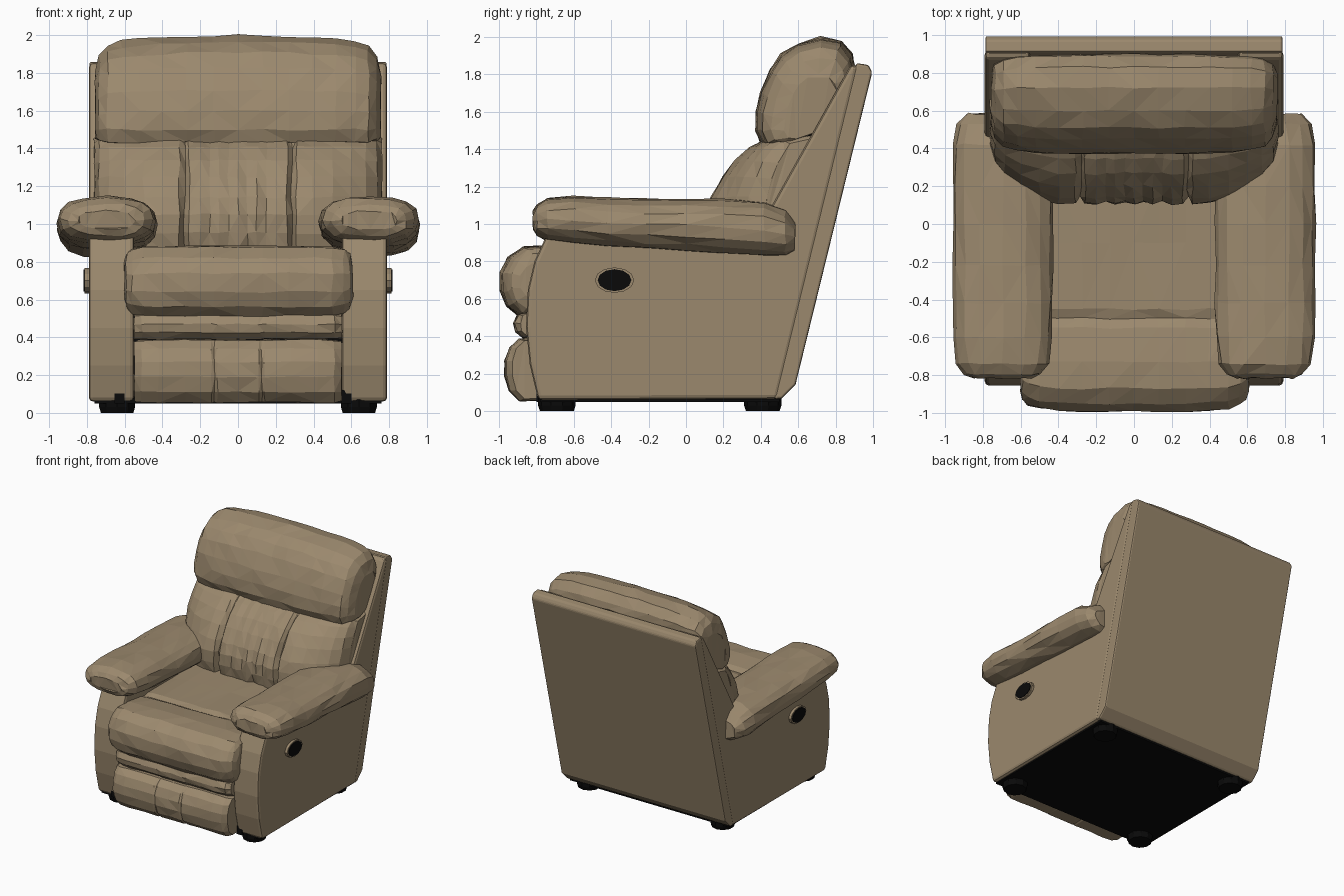
import bpy, bmesh, math, random
from mathutils import Vector

random.seed(4)


def material(name, rgb):
    m = bpy.data.materials.new(name)
    m.diffuse_color = (*rgb, 1)
    return m


TAN = material("tan leather", (0.33, 0.25, 0.155))
BLACK = material("black", (0.003, 0.003, 0.003))


def finish(name, bm, mat, bevel=0.0, segments=2):
    bmesh.ops.recalc_face_normals(bm, faces=bm.faces)
    me = bpy.data.meshes.new(name)
    bm.to_mesh(me)
    bm.free()
    me.materials.append(mat)
    ob = bpy.data.objects.new(name, me)
    bpy.context.collection.objects.link(ob)
    if bevel:
        b = ob.modifiers.new("bevel", 'BEVEL')
        b.width, b.segments, b.limit_method = bevel, segments, 'ANGLE'
        b.angle_limit = math.radians(35)
    return ob


def loft(name, rings, mat, jitter=0.0):
    """Skin closed rings of points, cap both ends, add leather unevenness."""
    bm = bmesh.new()
    rows = [[bm.verts.new(Vector(p) + Vector([random.uniform(-jitter, jitter) for _ in p]))
             for p in r] for r in rings]
    n = len(rows[0])
    for a, b in zip(rows, rows[1:]):
        for i in range(n):
            j = (i + 1) % n
            bm.faces.new((a[i], a[j], b[j], b[i]))
    bm.faces.new(rows[0])
    bm.faces.new(rows[-1])
    if jitter:
        bmesh.ops.triangulate(bm, faces=bm.faces)
    return finish(name, bm, mat)


def cushion(name, profile, pivot, half, jitter=0.006):
    """Sweep a (y, z) profile along x; half = (x, y scale, z scale) from the middle out."""
    stations = [(-x, a, b) for x, a, b in reversed(half) if x > 0] + half
    rings = [[(x, pivot[0] + (y - pivot[0]) * sy, pivot[1] + (z - pivot[1]) * sz)
              for y, z in profile] for x, sy, sz in stations]
    return loft(name, rings, TAN, jitter)


def extrude_x(name, profile, x0, x1, mat, bevel=0.0):
    bm = bmesh.new()
    f = bm.faces.new([bm.verts.new((x0, y, z)) for y, z in profile])
    new = bmesh.ops.extrude_face_region(bm, geom=[f])["geom"]
    bmesh.ops.translate(bm, vec=(x1 - x0, 0, 0),
                        verts=[v for v in new if isinstance(v, bmesh.types.BMVert)])
    return finish(name, bm, mat, bevel)


def box(name, lo, hi, mat):
    return extrude_x(name, [(lo[1], lo[2]), (hi[1], lo[2]), (hi[1], hi[2]), (lo[1], hi[2])],
                     lo[0], hi[0], mat)


# Back shell and dark underside
extrude_x("back_panel", [(0.47, 0.065), (0.51, 0.065), (0.585, 0.14), (0.995, 1.81),
                         (0.975, 1.85), (0.91, 1.86)], -0.787, 0.787, TAN, 0.012)
box("inner_frame", (-0.57, -0.76, 0.055), (0.57, 0.45, 0.60), BLACK)
box("underside", (-0.76, -0.78, 0.05), (0.76, 0.50, 0.075), BLACK)

side = [(-0.79, 0.06), (-0.835, 0.25), (-0.855, 0.45), (-0.845, 0.65), (-0.81, 0.80),
        (-0.75, 0.93), (-0.68, 0.98), (0.40, 0.98), (0.45, 1.08), (0.88, 1.85),
        (0.925, 1.85), (0.49, 0.065)]
arm = [(-0.815, 1.02, 0.15, 0.05), (-0.795, 1.02, 0.20, 0.085), (-0.74, 1.025, 0.245, 0.115),
       (-0.60, 1.02, 0.262, 0.128), (-0.42, 1.01, 0.266, 0.13), (-0.22, 1.0, 0.264, 0.135),
       (0.0, 0.993, 0.266, 0.14), (0.20, 0.985, 0.264, 0.145), (0.42, 0.97, 0.265, 0.15),
       (0.53, 0.95, 0.24, 0.125), (0.585, 0.93, 0.19, 0.08)]


def power(v, e):
    return math.copysign(abs(v) ** e, v)


for s, label in ((1, "right"), (-1, "left")):
    extrude_x(label + "_side_panel", side, s * 0.55, s * 0.79, TAN, 0.025)

    # Padded armrest
    rings = []
    for y, zc, w, h in arm:
        ts = [2 * math.pi * i / 16 for i in range(16)]
        rings.append([(s * (0.695 + w * power(math.cos(t), 0.8)), y,
                       zc + h * power(math.sin(t), 0.85)) for t in ts])
    loft(label + "_armrest", rings, TAN, 0.006)

    # Recline handle: tan rim with a black cup
    for part, x, k, mat in (("rim", 0.812, 1.0, TAN), ("cup", 0.818, 0.86, BLACK)):
        loft(f"{label}_handle_{part}",
             [[(s * px, -0.382 + 0.105 * k * math.cos(t), 0.70 + 0.068 * k * math.sin(t))
               for t in [math.pi * i / 6 for i in range(12)]] for px in (0.77, x)], mat)

    # Feet
    for yc, pos in ((-0.69, "front"), (0.41, "back")):
        loft(f"{label}_{pos}_foot",
             [[(s * 0.64 + r * math.cos(t), yc + r * math.sin(t), z)
               for t in [math.pi * (i + 0.5) / 5 for i in range(10)]]
              for r, z in ((0.09, 0), (0.10, 0.03), (0.10, 0.07))], BLACK)
    box(label + "_front_bracket", (s * 0.60 - 0.055, -0.8, 0.05),
        (s * 0.60 + 0.0, -0.62, 0.12), BLACK)

    # Dark gap between back cushion and shell
    extrude_x(label + "_back_gap", [(0.42, 1.06), (0.80, 1.74), (0.86, 1.78), (0.52, 1.06)],
              s * 0.68, s * 0.735, BLACK)

# Seat cushion with rolled front
cushion("seat", [(0.25, 0.87), (-0.1, 0.86), (-0.45, 0.86), (-0.50, 0.845), (-0.55, 0.865),
                 (-0.73, 0.885), (-0.87, 0.88), (-0.95, 0.82), (-0.99, 0.74), (-0.99, 0.64),
                 (-0.96, 0.56), (-0.90, 0.51), (-0.70, 0.52), (0.25, 0.55)], (-0.50, 0.70),
        [(0, 1, 1), (0.13, 1, 1), (0.27, 1, 1), (0.40, 0.99, 1), (0.50, 0.97, 0.97),
         (0.56, 0.93, 0.92), (0.59, 0.87, 0.80), (0.605, 0.78, 0.60)])

# Footrest pad and the roll above it
ends = [(0, 1, 1), (0.11, 1, 1), (0.125, 0.96, 0.99), (0.14, 1, 1), (0.28, 1, 1),
        (0.42, 1, 1), (0.51, 0.97, 0.99), (0.55, 0.85, 0.95)]
cushion("footrest", [(-0.70, 0.06), (-0.89, 0.055), (-0.945, 0.11), (-0.97, 0.19),
                     (-0.97, 0.27), (-0.94, 0.34), (-0.89, 0.385), (-0.70, 0.39)],
        (-0.70, 0.22), ends, 0.004)
cushion("footrest_roll", [(-0.70, 0.39), (-0.87, 0.39), (-0.91, 0.425), (-0.92, 0.47),
                          (-0.90, 0.515), (-0.87, 0.53), (-0.70, 0.53)],
        (-0.70, 0.46), [e for e in ends if e[1] != 0.96], 0.004)

# Lower back cushion: pleated centre, seams, then side wings
cushion("lower_back_cushion",
        [(0.12, 0.86), (0.10, 0.95), (0.10, 1.05), (0.13, 1.14), (0.19, 1.25), (0.26, 1.34),
         (0.34, 1.41), (0.43, 1.46), (0.80, 1.50), (0.50, 0.88)], (0.65, 1.20),
        [(0, 0.99, 0.98), (0.05, 0.965, 0.98), (0.10, 0.99, 0.98), (0.15, 0.965, 0.98),
         (0.20, 0.99, 0.98), (0.26, 0.98, 0.98), (0.283, 0.91, 0.96), (0.31, 0.99, 1),
         (0.40, 0.98, 1), (0.50, 0.93, 1), (0.60, 0.84, 1), (0.68, 0.73, 0.98),
         (0.735, 0.60, 0.95), (0.76, 0.42, 0.88)])

# Headrest pillow
cushion("headrest",
        [(0.48, 1.42), (0.40, 1.43), (0.37, 1.50), (0.375, 1.60), (0.40, 1.71), (0.45, 1.83),
         (0.51, 1.91), (0.60, 1.965), (0.72, 2.0), (0.83, 1.98), (0.89, 1.91), (0.90, 1.85),
         (0.74, 1.50)], (0.70, 1.50),
        [(0, 1, 1), (0.13, 1, 0.995), (0.27, 1, 0.99), (0.40, 0.99, 0.975), (0.52, 0.97, 0.96),
         (0.62, 0.93, 0.94), (0.69, 0.87, 0.89), (0.735, 0.74, 0.78), (0.755, 0.52, 0.60)])
